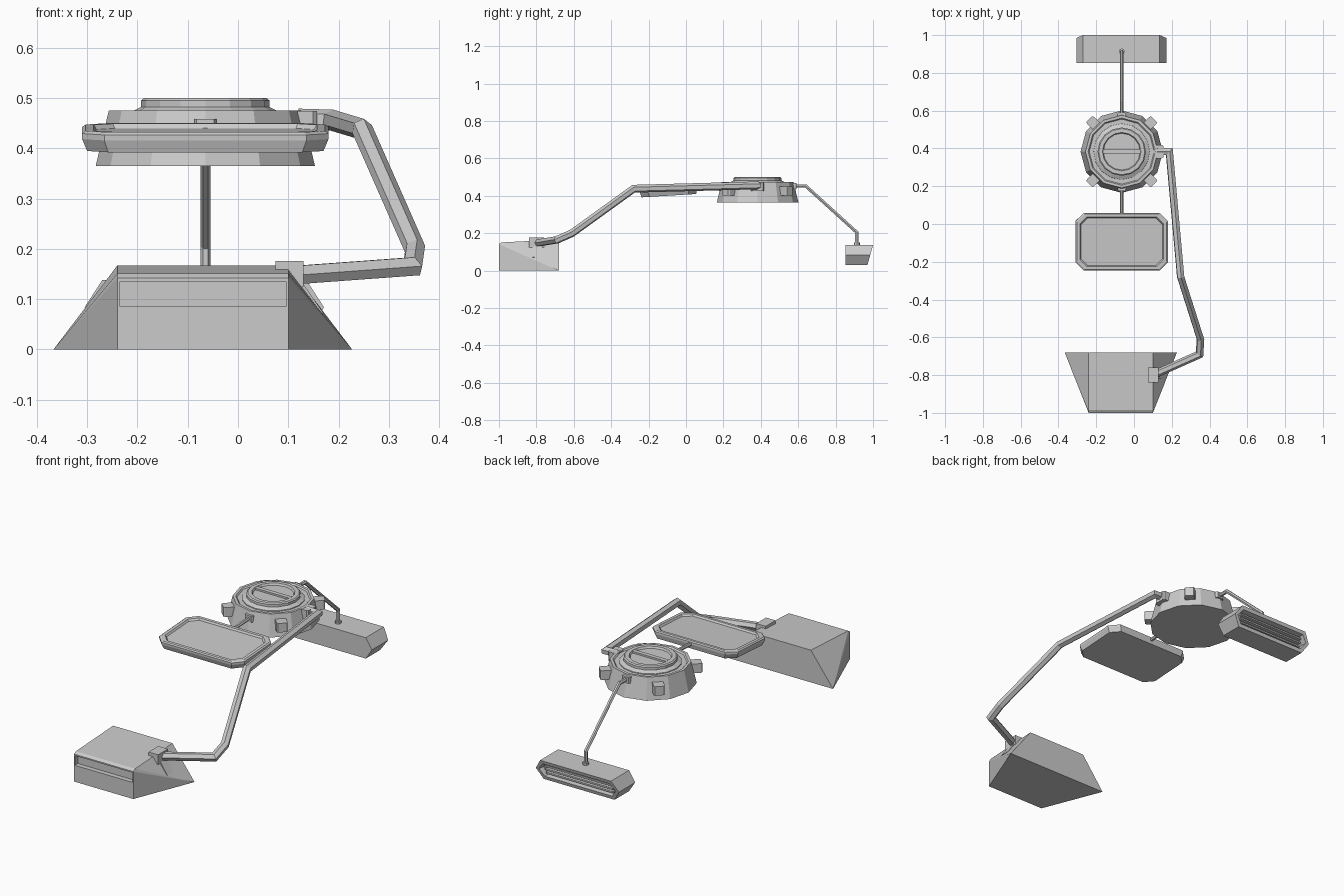
import bpy, bmesh, math
from mathutils import Vector, Matrix

if "Cube" in bpy.data.objects:
    bpy.data.objects.remove(bpy.data.objects["Cube"])

CX = -0.065          # shared centre line of hub, tablet and lamp
HUB_Y = 0.383


def finish(name, bm):
    bmesh.ops.recalc_face_normals(bm, faces=bm.faces)
    me = bpy.data.meshes.new(name)
    bm.to_mesh(me)
    bm.free()
    ob = bpy.data.objects.new(name, me)
    bpy.context.collection.objects.link(ob)
    return ob


def loft(name, rings):
    """Skin a list of equal-length point rings and cap both ends."""
    bm = bmesh.new()
    rows = [[bm.verts.new(p) for p in r] for r in rings]
    n = len(rows[0])
    for a, b in zip(rows, rows[1:]):
        for i in range(n):
            bm.faces.new((a[i], a[(i + 1) % n], b[(i + 1) % n], b[i]))
    bm.faces.new(rows[0])
    bm.faces.new(rows[-1])
    return finish(name, bm)


def box(name, lo, hi):
    rect = lambda z: [(lo[0], lo[1], z), (hi[0], lo[1], z), (hi[0], hi[1], z), (lo[0], hi[1], z)]
    return loft(name, [rect(lo[2]), rect(hi[2])])


def turned(name, profile, sides):
    """Revolved part around the hub axis from (radius, z) pairs."""
    return loft(name, [[(CX + r * math.cos(2 * math.pi * i / sides),
                         HUB_Y + r * math.sin(2 * math.pi * i / sides), z)
                        for i in range(sides)] for r, z in profile])


def tube(name, pts, r, sides=6):
    """Mitred prism swept along a polyline."""
    pts = [Vector(p) for p in pts]
    d = (pts[1] - pts[0]).normalized()
    u = d.cross(Vector((0, 0, 1)))
    u = u.normalized() if u.length > 0.01 else Vector((1, 0, 0))
    v = u.cross(d)
    ring = [pts[0] + r * (u * math.cos(2 * math.pi * i / sides) + v * math.sin(2 * math.pi * i / sides))
            for i in range(sides)]
    rings = [ring]
    for k in range(1, len(pts)):
        d = (pts[k] - pts[k - 1]).normalized()
        n = d if k == len(pts) - 1 else (d + (pts[k + 1] - pts[k]).normalized()).normalized()
        ring = [p + d * ((pts[k] - p).dot(n) / d.dot(n)) for p in ring]
        rings.append(ring)
    return loft(name, rings)


# wedge base with a front slot
bm = bmesh.new()
for s in (-1, 1):
    for x, y, z in ((.17, -1, 0), (.17, -1, .142), (.17, -.985, .151), (.17, -.68, .167), (.297, -.68, 0)):
        bm.verts.new((-.07 + s * x, y, z))
bmesh.ops.convex_hull(bm, input=bm.verts)
bmesh.ops.dissolve_limit(bm, angle_limit=0.01, verts=bm.verts, edges=bm.edges)
base = finish("wedge_base", bm)
cutter = box("slot_cutter", (-.235, -1.1, .085), (.095, -.975, .135))
cutter.hide_render = True
cutter.hide_viewport = True
mod = base.modifiers.new("slot", 'BOOLEAN')
mod.operation = 'DIFFERENCE'
mod.solver = 'EXACT'
mod.object = cutter

# clamp between base and arm
box("base_clamp", (.075, -.84, .125), (.13, -.76, .176))
loft("clamp_foot", [[(.10, y, .15), (.13, y, .13), (.17, y, .072), (.15, y, .07)] for y in (-.82, -.77)])

# main arm
tube("main_arm", [(.10, -.80, .147), (.347, -.69, .165), (.352, -.61, .20), (.247, -.28, .438),
                  (.187, .383, .456), (.12, .383, .458)], .021)

# hub
turned("hub_body", [(.218, .365), (.192, .475), (.178, .475), (.172, .468), (.15, .468)], 12)
turned("hub_cap", [(.15, .46), (.148, .472), (.128, .482), (.128, .495), (.122, .50), (.102, .50), (.097, .49)], 16)
box("hub_cap_bar", (CX - .099, HUB_Y - .011, .485), (CX + .099, HUB_Y + .011, .499))


# hub lugs: tapered blocks on the diagonals, larger one for the arm
def lug(name, deg, w, r_out, z0, z1):
    m = Matrix.Translation((CX, HUB_Y, 0)) @ Matrix.Rotation(math.radians(deg), 4, 'Z')
    sect = lambda r, k: [m @ Vector((r, y * k, z)) for y, z in
                         ((-w, z0 + .006 * (1 - k)), (w, z0 + .006 * (1 - k)), (w, z1), (-w, z1))]
    return loft(name, [sect(.17, 1), sect(r_out - .008, 1), sect(r_out, .8)])


for i in range(4):
    lug(f"hub_lug_{i + 1}", 45 + 90 * i, .026, .243, .402, .45)
lug("arm_mount", 0, .035, .222, .425, .474)
lug("lamp_mount", 90, .022, .207, .435, .468)
lug("tablet_mount", -90, .022, .207, .425, .458)


# tablet: chamfered plate with raised rim, tilted slightly
def octagon(hx, hy, c, z):
    q = [(hx, hy - c), (hx - c, hy), (c - hx, hy), (-hx, hy - c),
         (-hx, c - hy), (c - hx, -hy), (hx - c, -hy), (hx, c - hy)]
    return [(x, y, z) for x, y in q]


tablet = loft("tablet", [octagon(a, b, c, z) for a, b, c, z in (
    (.235, .146, .042, -.021), (.245, .153, .044, .003), (.245, .153, .044, .014), (.238, .147, .042, .019),
    (.222, .132, .038, .019), (.216, .126, .036, .010))])
tablet.location = (CX, -.093, .422)
tablet.rotation_euler = (math.radians(3.5), 0, 0)
tube("tablet_rod", [(CX, .03, .432), (CX, .20, .442)], .009)

# lamp rod
tube("lamp_rod", [(CX, .56, .453), (CX, .64, .453), (CX, .913, .205), (CX, .913, .13)], .010)
tube("lamp_rod_collar", [(CX, .913, .13), (CX, .913, .15)], .016, 8)


# lamp: hexagonal box with a recessed, slatted rear face
def hexagon(inset, depth):
    q = ((.238 - inset, .084), (.203 - inset * .6, .138 - inset), (-.203 + inset * .6, .138 - inset),
         (-.238 + inset, .084), (-.203 + inset * .6, .03 + inset), (.203 - inset * .6, .03 + inset))
    back = lambda z: .97 + (z - .03) * .28 - depth
    return [(CX - .002 + x, .852 if depth is FRONT else back(z), z) for x, z in q]


FRONT = 9
loft("lamp_box", [hexagon(0, FRONT), hexagon(0, 0), hexagon(.018, 0), hexagon(.022, .03)])
for i in range(3):
    z = .064 + .02 * i
    y = .97 + (z - .03) * .28
    box(f"lamp_slat_{i + 1}", (CX - .195, y - .034, z - .004), (CX + .191, y - .012, z + .004))
